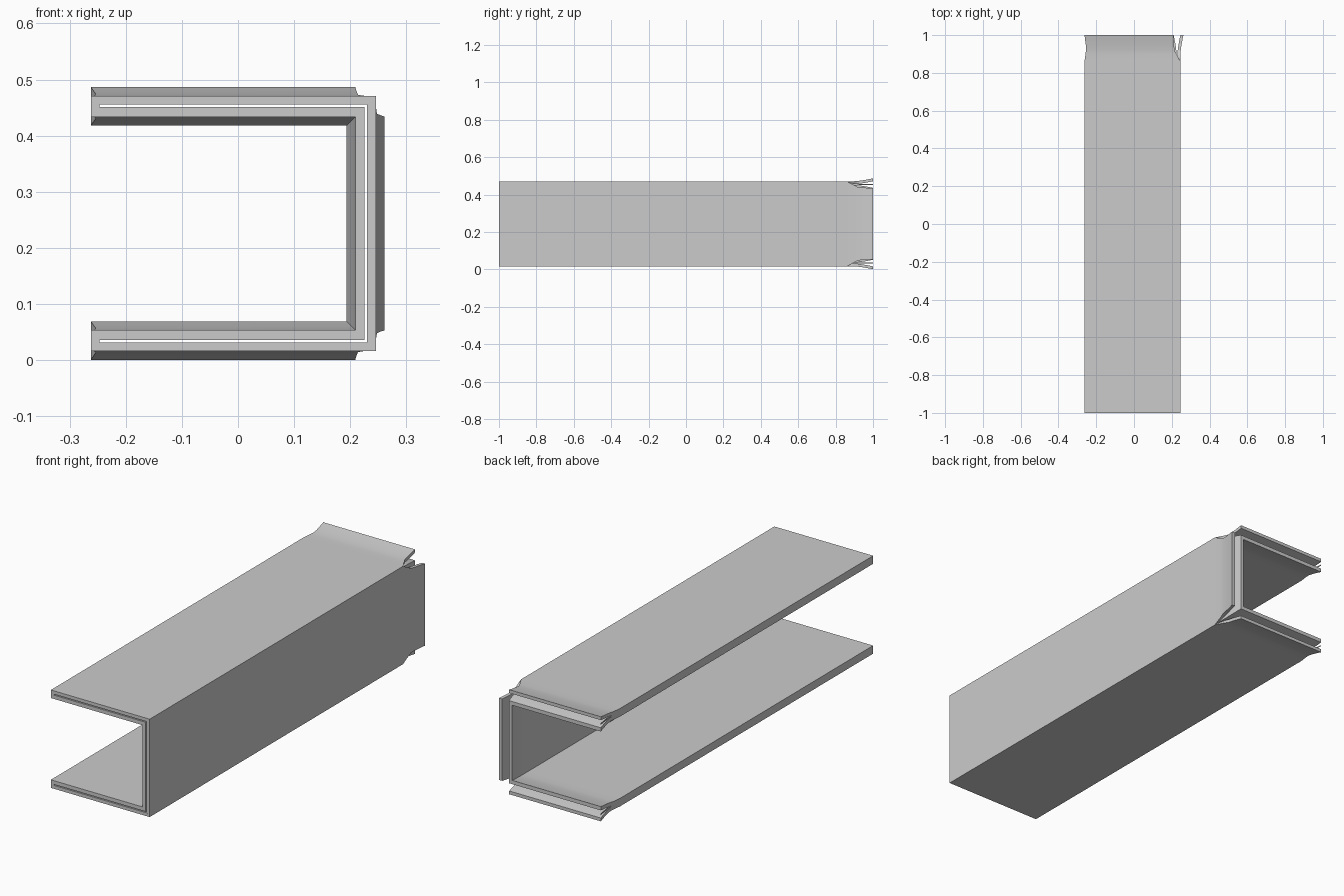
import bpy, bmesh
from mathutils import Vector

if "Cube" in bpy.data.objects:
    bpy.data.objects.remove(bpy.data.objects["Cube"])

grey = bpy.data.materials.new("plain grey")
grey.use_nodes = True
grey.diffuse_color = (0.6, 0.6, 0.6, 1)
grey.node_tree.nodes["Principled BSDF"].inputs["Base Color"].default_value = (0.6, 0.6, 0.6, 1)

MID = 0.2435              # height of the channel's mid plane
OPEN = -0.262             # x of the open side
STATIONS = [-1, 0.86, 0.9, 0.92, 0.94, 0.96, 0.98, 1]


def blend(y, keys):
    """Piecewise linear value at y."""
    for (y0, a), (y1, b) in zip(keys, keys[1:]):
        if y <= y1:
            return a + (b - a) * max(0, (y - y0) / (y1 - y0))
    return keys[-1][1]


def flare(y):
    """Outward bend of a lip near the back end."""
    return 0.0155 * max(0, (y - 0.9) / 0.1) ** 1.4


def loft(name, section):
    """Join the four-sided section at every station into a closed plate."""
    bm = bmesh.new()
    rings = [[bm.verts.new((x, y, z)) for x, z in section(y)] for y in STATIONS]
    for a, b in zip(rings, rings[1:]):
        for i in range(4):
            j = (i + 1) % 4
            bm.faces.new((a[i], a[j], b[j], b[i]))
    bm.faces.new(rings[0])
    bm.faces.new(rings[-1])
    bmesh.ops.recalc_face_normals(bm, faces=bm.faces)
    mesh = bpy.data.meshes.new(name)
    bm.to_mesh(mesh)
    bm.free()
    mesh.materials.append(grey)
    ob = bpy.data.objects.new(name, mesh)
    bpy.context.collection.objects.link(ob)
    bpy.ops.object.select_all(action='DESELECT')
    ob.select_set(True)
    bpy.context.view_layer.objects.active = ob
    bpy.ops.object.shade_smooth_by_angle(angle=0.5)


def left_edge(y):
    return blend(y, [(0.86, OPEN), (0.93, OPEN + 0.009), (1, OPEN)])


def corner_cut(y, reach):
    """Outer skins draw back from the corner so the lips can part."""
    return blend(y, [(0.86, reach), (0.92, min(reach, 0.214)), (1, 0.209)])


def outer_flange(side):
    def section(y):
        f, x = flare(y), left_edge(y)
        hi, lo = MID + side * (0.2275 + f), MID + side * (0.212 + f)
        return [(x, hi), (corner_cut(y, 0.246), hi), (corner_cut(y, 0.23), lo), (x, lo)]
    return section


def inner_flange(side):
    def section(y):
        f, x = flare(y), left_edge(y)
        hi, lo = MID + side * (0.2075 - f), MID + side * (0.19 - f)
        return [(x, hi), (0.2255 - f, hi), (0.209 - f, lo), (x, lo)]
    return section


def outer_web(y):
    f = flare(y)
    a, b = corner_cut(y, 0.246) - 0.0185, corner_cut(y, 0.23) - 0.0185
    return [(0.246 + f, MID - a), (0.246 + f, MID + a),
            (0.23 + f, MID + b), (0.23 + f, MID - b)]


def inner_web(y):
    f = flare(y)
    a, b = 0.2075 - f, 0.19 - f
    return [(0.2255 - f, MID - a), (0.2255 - f, MID + a),
            (0.209 - f, MID + b), (0.209 - f, MID - b)]


def end_strip(side):
    def section(y):
        x = left_edge(y)
        w = blend(y, [(0.86, 0.015), (0.93, 0.004), (1, 0.001)])
        hi, lo = MID + side * 0.2125, MID + side * 0.207
        return [(x, hi), (x + w, hi), (x + w, lo), (x, lo)]
    return section


# Double-skinned flanges, with a strip closing the slot at the open side
for side, word in ((1, "top"), (-1, "bottom")):
    loft(word + "_outer_flange", outer_flange(side))
    loft(word + "_inner_flange", inner_flange(side))
    loft(word + "_end_strip", end_strip(side))

# Double-skinned upright web
loft("outer_web", outer_web)
loft("inner_web", inner_web)
